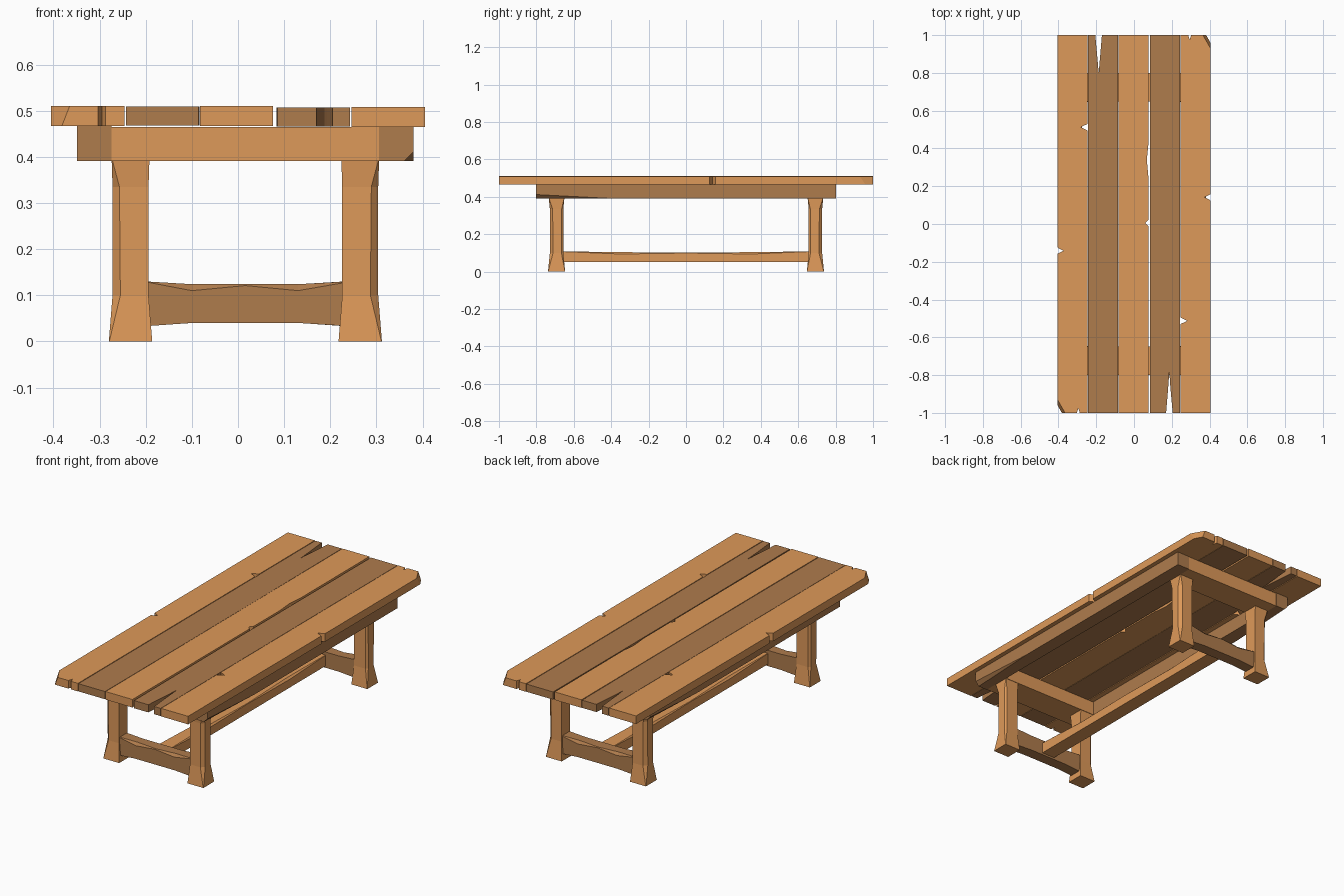
import bpy, bmesh
from mathutils import Vector, Matrix

if "Cube" in bpy.data.objects:
    bpy.data.objects.remove(bpy.data.objects["Cube"])

CX = 0.016  # centre line of the frame under the top


def material(name, col):
    m = bpy.data.materials.new(name)
    m.diffuse_color = (*col, 1)
    m.use_nodes = True
    m.node_tree.nodes["Principled BSDF"].inputs["Base Color"].default_value = m.diffuse_color
    return m


LIGHT = material("light_wood", (0.73, 0.32, 0.10))
DARK = material("dark_wood", (0.43, 0.20, 0.073))


def finish(bm, name, mat, turn=None):
    """Optionally half-turn about x = turn, then make the object."""
    if turn is not None:
        c = Vector((turn, 0, 0))
        bm.transform(Matrix.Translation(c) @ Matrix.Rotation(3.14159265, 4, 'Z') @ Matrix.Translation(-c))
    bmesh.ops.recalc_face_normals(bm, faces=bm.faces)
    me = bpy.data.meshes.new(name)
    bm.to_mesh(me)
    bm.free()
    me.materials.append(mat)
    bpy.context.collection.objects.link(bpy.data.objects.new(name, me))


def loft(rings):
    bm = bmesh.new()
    rows = [[bm.verts.new(p) for p in r] for r in rings]
    n = len(rows[0])
    for a, b in zip(rows, rows[1:]):
        for i in range(n):
            j = (i + 1) % n
            bm.faces.new((a[i], a[j], b[j], b[i]))
    bm.faces.new(rows[0])
    bm.faces.new(rows[-1])
    return bm


def prism(outline, z0, z1):
    return loft([[(x, y, z) for x, y in outline] for z in (z0, z1)])


def box(x0, x1, y0, y1, z0, z1):
    return prism([(x0, y0), (x1, y0), (x1, y1), (x0, y1)], z0, z1)


def chip(bm, p, q, r, inside):
    """Slice off the corner beyond the plane p, q, r."""
    p, q, r = Vector(p), Vector(q), Vector(r)
    n = (q - p).cross(r - p).normalized()
    if n.dot(Vector(inside) - p) > 0:
        n = -n
    res = bmesh.ops.bisect_plane(bm, geom=bm.verts[:] + bm.edges[:] + bm.faces[:],
                                 plane_co=p, plane_no=n, clear_outer=True)
    edges = [e for e in res["geom_cut"] if isinstance(e, bmesh.types.BMEdge)]
    bmesh.ops.edgeloop_fill(bm, edges=edges)


# outer planks with edge notches and a broken corner
for name, turn, dz in (("left_outer_plank", None, 0), ("right_outer_plank", 0, -0.002)):
    z0, z1 = 0.467 + dz, 0.51 + dz
    bm = prism([(-0.405, -1), (-0.303, -1), (-0.295, -0.975), (-0.287, -1), (-0.246, -1),
                (-0.246, 0.495), (-0.281, 0.513), (-0.246, 0.53), (-0.246, 1), (-0.405, 1),
                (-0.405, -0.125), (-0.373, -0.142), (-0.405, -0.157)], z0, z1)
    chip(bm, (-0.365, -1, z1), (-0.405, -0.93, z1), (-0.382, -1, z0), (-0.3, 0, 0.49))
    finish(bm, name, LIGHT, turn)

# split inner planks
for name, turn, dz, tip in (("left_inner_plank", None, 0, 0.8), ("right_inner_plank", 0, -0.002, 0.78)):
    bm = prism([(-0.243, -1), (-0.086, -1), (-0.084, 0.3), (-0.086, 1), (-0.17, 1),
                (-0.18, 0.88), (-0.187, tip), (-0.193, 0.87), (-0.205, 1), (-0.243, 1)],
               0.468 + dz, 0.509 + dz)
    finish(bm, name, DARK, turn)

# middle plank with small nick
bm = prism([(-0.082, -1), (0.076, -1), (0.076, -0.012), (0.06, 0.005), (0.076, 0.022),
            (0.076, 0.25), (0.068, 0.34), (0.076, 0.42), (0.076, 1), (-0.082, 1)], 0.467, 0.51)
finish(bm, "middle_plank", LIGHT)

# side rails and end rails
for side, turn in (("right", None), ("left", CX)):
    bm = box(0.306, 0.381, -0.802, 0.802, 0.391, 0.467)
    chip(bm, (0.36, -0.802, 0.391), (0.381, -0.802, 0.412), (0.381, -0.4, 0.391), (0.34, 0, 0.43))
    finish(bm, side + "_side_rail", DARK, turn)
for end, turn in (("front", None), ("back", CX)):
    finish(box(-0.275, 0.307, -0.8, -0.648, 0.391, 0.465), end + "_end_rail", LIGHT, turn)


# legs: flared feet and heads, outer corners carved at the waist
def leg(name, sx, turn):
    rings = []
    for z, hx, hy, c in ((0, 0.047, 0.046, 0.001), (0.1, 0.039, 0.036, 0.017),
                         (0.335, 0.039, 0.036, 0.015), (0.395, 0.041, 0.042, 0.001)):
        cx = CX + sx * 0.249
        pts = [(-hx, hy), (-hx, -hy), (hx - c, -hy), (hx, c - hy), (hx, hy - c * 0.6), (hx - c * 0.6, hy)]
        rings.append([(cx + sx * x, -0.692 + y, z) for x, y in pts])
    finish(loft(rings), name, LIGHT, turn)


for end, turn in (("front", None), ("back", CX)):
    for side, sx in (("a", -1), ("b", 1)):
        leg(end + "_leg_" + side, sx, turn)

# cross stretchers, thinner in the middle with worn top edges
for end, turn in (("front", None), ("back", CX)):
    rings = []
    for x, z0, z1, c in ((-0.2, 0.033, 0.13, 0.001), (-0.1, 0.04, 0.124, 0.014),
                         (0.016, 0.04, 0.124, 0.003), (0.13, 0.04, 0.124, 0.014), (0.24, 0.033, 0.13, 0.001)):
        rings.append([(x, y, z) for y, z in ((-0.722, z0), (-0.722, z1 - c), (-0.722 + c, z1),
                                             (-0.66, z1), (-0.66, z0))])
    finish(loft(rings), end + "_cross_stretcher", DARK, turn)

# long stretcher joining the two ends
rings = []
for y, z1, c in ((-0.665, 0.108, 0.001), (-0.35, 0.104, 0.01), (0, 0.101, 0.002), (0.35, 0.104, 0.01), (0.665, 0.108, 0.001)):
    rings.append([(x, y, z) for x, z in ((-0.022, 0.05), (-0.022, z1 - c), (c - 0.022, z1),
                                         (0.056 - c, z1), (0.056, z1 - c), (0.056, 0.05))])
finish(loft(rings), "long_stretcher", LIGHT)
